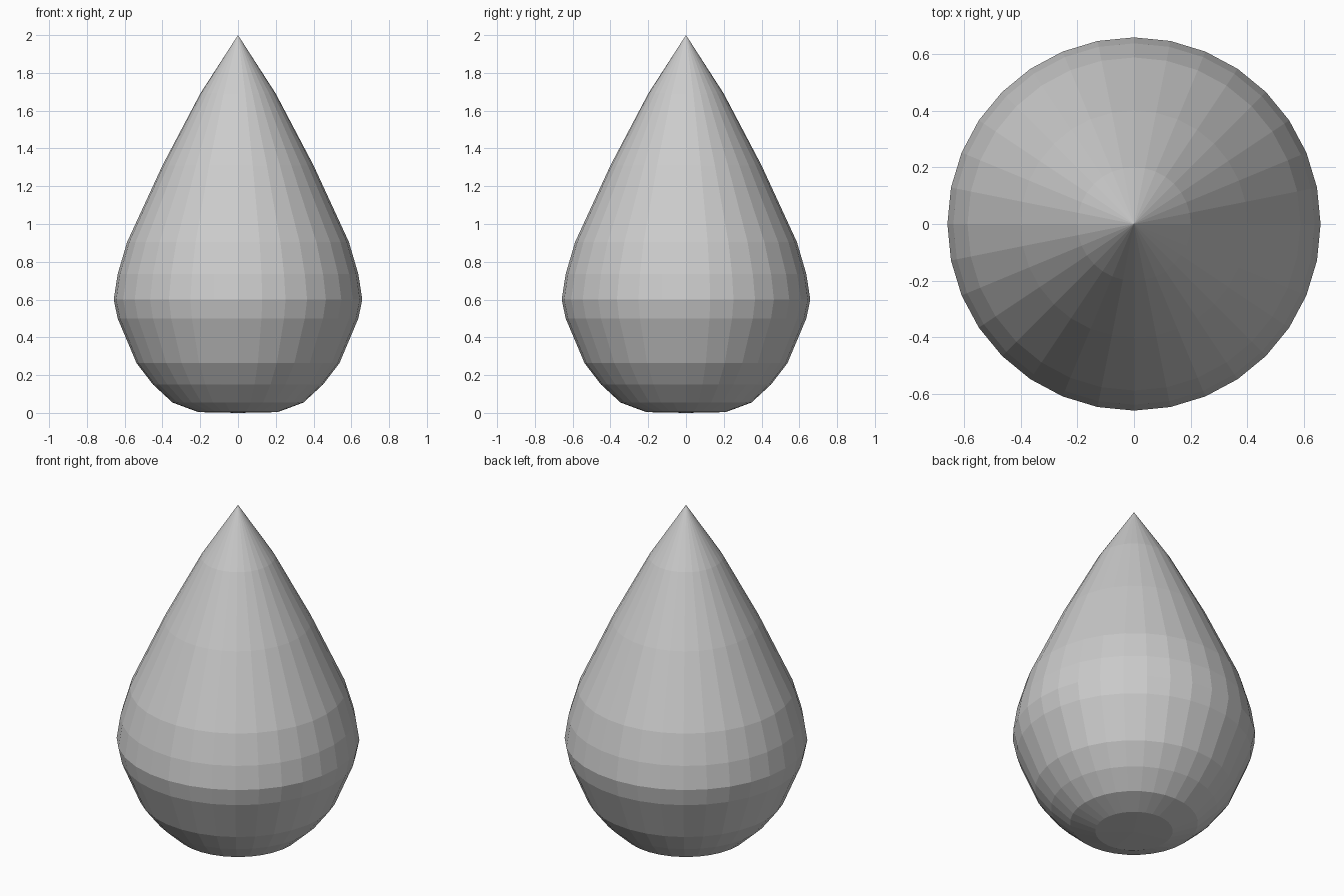
import bpy, bmesh
from math import pi
from mathutils import Vector

if "Cube" in bpy.data.objects:
    bpy.data.objects.remove(bpy.data.objects["Cube"])

SIDES = 32
# Teardrop half-profile: (radius, height)
PROFILE = [(0, 0), (0.21, 0.004), (0.347, 0.055), (0.45, 0.15), (0.537, 0.263),
           (0.637, 0.5), (0.658, 0.6), (0.637, 0.735), (0.587, 0.905),
           (0.4, 1.31), (0.2, 1.69), (0, 2)]

# Spin the profile around z into a closed faceted drop
bm = bmesh.new()
verts = [bm.verts.new((r, 0, z)) for r, z in PROFILE]
edges = [bm.edges.new(pair) for pair in zip(verts, verts[1:])]
bmesh.ops.spin(bm, geom=verts + edges, cent=Vector((0, 0, 0)), axis=Vector((0, 0, 1)),
               angle=2 * pi, steps=SIDES)
bmesh.ops.remove_doubles(bm, verts=bm.verts, dist=0.001)
bmesh.ops.recalc_face_normals(bm, faces=bm.faces)

mesh = bpy.data.meshes.new("teardrop")
bm.to_mesh(mesh)
bm.free()
bpy.context.collection.objects.link(bpy.data.objects.new("teardrop", mesh))
